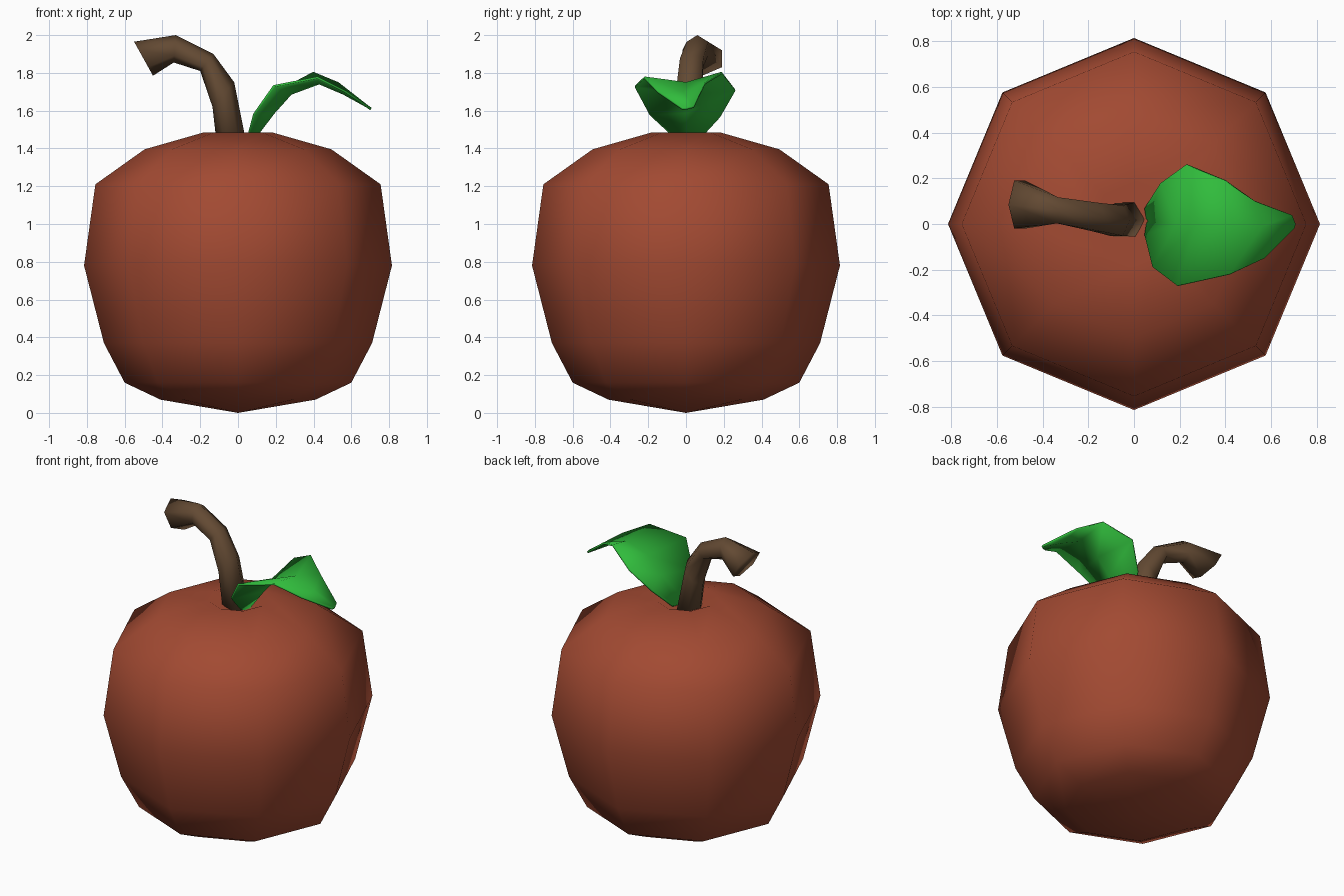
import bpy, bmesh, math
from mathutils import Vector

if "Cube" in bpy.data.objects:
    bpy.data.objects.remove(bpy.data.objects["Cube"])


def material(name, rgb):
    m = bpy.data.materials.new(name)
    m.diffuse_color = (*rgb, 1)
    m.use_nodes = True
    m.node_tree.nodes["Principled BSDF"].inputs["Base Color"].default_value = m.diffuse_color
    return m


def loft(name, rings, mat, closed=True, caps=True):
    """Skin a list of equal-length point rings into a smooth shaded mesh."""
    bm = bmesh.new()
    rows = [[bm.verts.new(p) for p in ring] for ring in rings]
    n = len(rows[0])
    for a, b in zip(rows, rows[1:]):
        for i in range(n if closed else n - 1):
            j = (i + 1) % n
            bm.faces.new((a[i], a[j], b[j], b[i]))
    if closed and caps:
        bm.faces.new(rows[0][::-1])
        bm.faces.new(rows[-1])
    bmesh.ops.remove_doubles(bm, verts=bm.verts, dist=0.0005)
    bmesh.ops.recalc_face_normals(bm, faces=bm.faces)
    me = bpy.data.meshes.new(name)
    bm.to_mesh(me)
    bm.free()
    me.materials.append(mat)
    for p in me.polygons:
        p.use_smooth = True
    ob = bpy.data.objects.new(name, me)
    bpy.context.collection.objects.link(ob)
    return ob


red = material("apple red", (0.36, 0.068, 0.032))
brown = material("stem brown", (0.125, 0.068, 0.033))
green = material("leaf green", (0.03, 0.50, 0.045))

# Fruit: eight-sided lathe with a dimple on top
profile = [(0, 0), (0.41, 0.07), (0.60, 0.16), (0.71, 0.37), (0.815, 0.78),
           (0.755, 1.21), (0.495, 1.395), (0.18, 1.485), (0, 1.40)]
fruit = loft("fruit", [[(r * math.cos(k * math.pi / 4), r * math.sin(k * math.pi / 4), z)
                        for k in range(8)] for r, z in profile], red, caps=False)

# Stem: hexagonal tube; outer and inner edge of each ring in x/z, plus y centre and half width
stem_rings = [((0.05, 1.40), (-0.11, 1.40), 0.02, 0.08),
              ((-0.02, 1.75), (-0.135, 1.62), 0.015, 0.07),
              ((-0.13, 1.90), (-0.20, 1.81), 0.03, 0.065),
              ((-0.33, 2.00), (-0.34, 1.855), 0.06, 0.06),
              ((-0.55, 1.965), (-0.45, 1.785), 0.085, 0.11)]
rings = []
for (ox, oz), (ix, iz), y, w in stem_rings:
    c = Vector(((ox + ix) / 2, y, (oz + iz) / 2))
    n = Vector(((ox - ix) / 2, 0, (oz - iz) / 2))
    rings.append([c + n * math.cos(k * math.pi / 3)
                  + Vector((0, w * 1.1 * math.sin(k * math.pi / 3), 0)) for k in range(6)])
loft("stem", rings, brown)

# Leaf: front edge, midrib, back edge for each station along its length
leaf_rows = [[(0.05, -0.05, 1.45), (0.06, 0.01, 1.42), (0.05, 0.07, 1.45)],
             [(0.085, -0.19, 1.58), (0.19, 0.0, 1.59), (0.12, 0.18, 1.57)],
             [(0.19, -0.27, 1.73), (0.28, 0.0, 1.69), (0.23, 0.26, 1.71)],
             [(0.42, -0.22, 1.775), (0.43, 0.0, 1.745), (0.40, 0.19, 1.80)],
             [(0.57, -0.15, 1.70), (0.56, -0.01, 1.69), (0.53, 0.10, 1.745)],
             [(0.70, -0.02, 1.61), (0.705, 0.0, 1.61), (0.69, 0.04, 1.62)]]
leaf = loft("leaf", leaf_rows, green, closed=False)
s = leaf.modifiers.new("thickness", "SOLIDIFY")
s.thickness = 0.012
s.offset = 0
